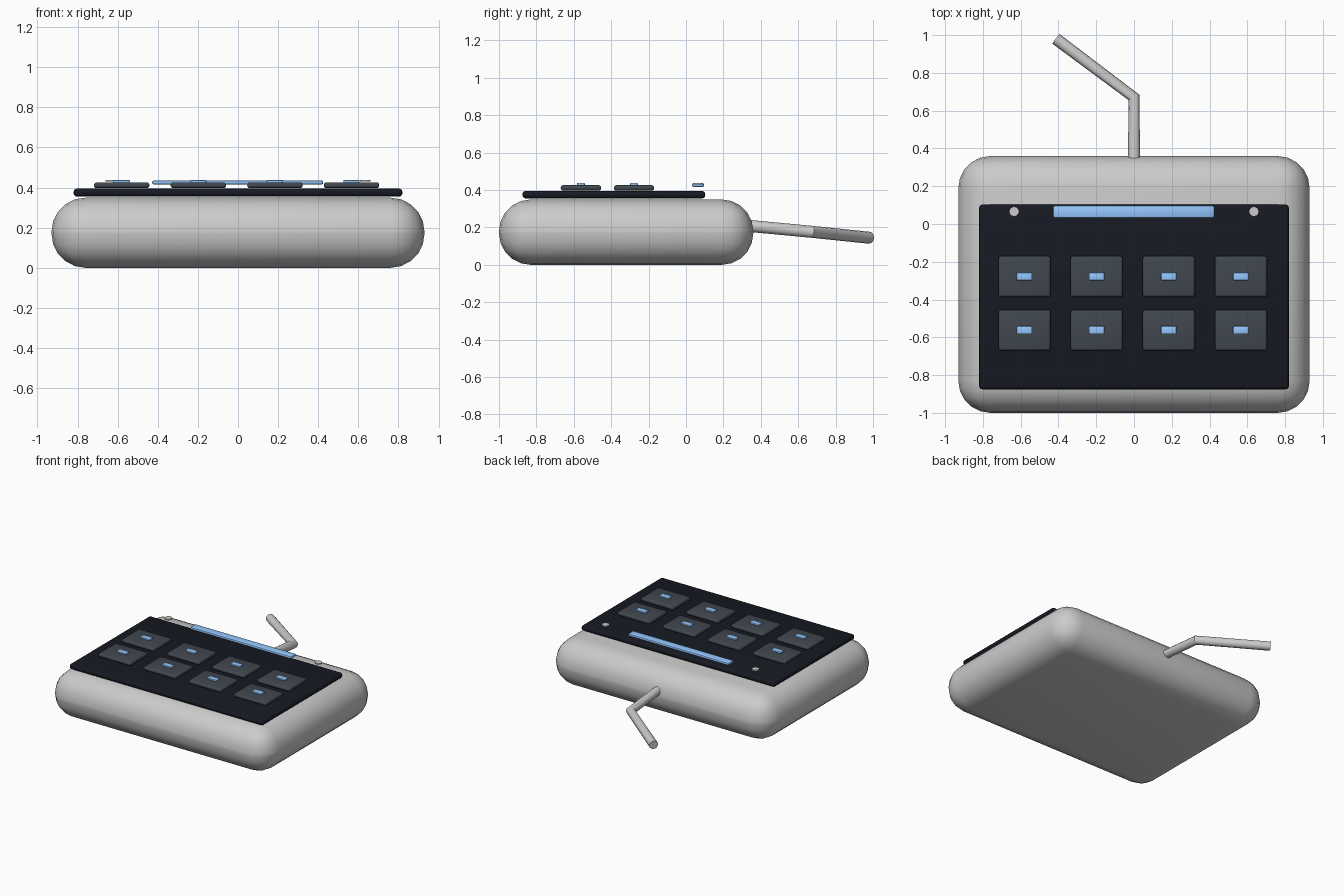
import bpy, bmesh
from math import radians

if "Cube" in bpy.data.objects:
    bpy.data.objects.remove(bpy.data.objects["Cube"])


def material(name, rgb):
    m = bpy.data.materials.new(name)
    m.diffuse_color = (*rgb, 1)
    m.use_nodes = True
    m.node_tree.nodes["Principled BSDF"].inputs["Base Color"].default_value = m.diffuse_color
    return m


NAVY = material("dark_panel", (0.008, 0.010, 0.016))
SLATE = material("key_slate", (0.053, 0.064, 0.08))
BLUE = material("light_blue", (0.30, 0.58, 1.0))


def smooth(ob, angle):
    bpy.ops.object.select_all(action='DESELECT')
    ob.select_set(True)
    bpy.context.view_layer.objects.active = ob
    bpy.ops.object.shade_smooth_by_angle(angle=radians(angle))


def rounded_box(name, lo, hi, radius, segments, mat=None):
    bm = bmesh.new()
    bmesh.ops.create_cube(bm, size=1)
    size = [b - a for a, b in zip(lo, hi)]
    bmesh.ops.scale(bm, vec=size, verts=bm.verts)
    bmesh.ops.bevel(bm, geom=bm.edges[:], offset=radius, segments=segments,
                    profile=0.5, affect='EDGES')
    me = bpy.data.meshes.new(name)
    bm.to_mesh(me)
    bm.free()
    ob = bpy.data.objects.new(name, me)
    ob.location = [(a + b) / 2 for a, b in zip(lo, hi)]
    bpy.context.collection.objects.link(ob)
    if mat:
        me.materials.append(mat)
    smooth(ob, 35)
    return ob


# Pillow-edged body and the control panel on top
rounded_box("body", (-0.93, -1.0, 0), (0.93, 0.36, 0.35), 0.17, 5)
rounded_box("panel", (-0.82, -0.875, 0.355), (0.82, 0.103, 0.395), 0.018, 3, NAVY)

# Light bar along the rear edge of the panel
rounded_box("light_bar", (-0.428, 0.032, 0.416), (0.425, 0.097, 0.436), 0.009, 2, BLUE)

# Two rows of four keys, each with a small blue marker
for row, y in enumerate((-0.562, -0.278)):
    for col in range(4):
        x = -0.58 + 0.382 * col
        tag = f"{row + 1}_{col + 1}"
        rounded_box("key_" + tag, (x - 0.138, y - 0.108, 0.397),
                    (x + 0.138, y + 0.108, 0.426), 0.013, 3, SLATE)
        rounded_box("key_marker_" + tag, (x - 0.041, y - 0.021, 0.424),
                    (x + 0.041, y + 0.021, 0.438), 0.005, 2, BLUE)

# Thin screw discs either side of the light bar
for side, x in (("left", -0.635), ("right", 0.635)):
    bpy.ops.mesh.primitive_cylinder_add(vertices=20, radius=0.026, depth=0.008,
                                        location=(x, 0.066, 0.435))
    screw = bpy.context.object
    screw.name = "screw_" + side
    smooth(screw, 35)

# Bent cable leaving the back
curve = bpy.data.curves.new("cable", 'CURVE')
curve.dimensions = '3D'
curve.bevel_depth = 0.032
curve.bevel_resolution = 4
curve.use_fill_caps = True
path = curve.splines.new('POLY')
path.points.add(2)
for p, co in zip(path.points, ((0, 0.34, 0.208), (0, 0.67, 0.177), (-0.413, 0.98, 0.145))):
    p.co = (*co, 1)
cable = bpy.data.objects.new("cable", curve)
bpy.context.collection.objects.link(cable)
bpy.ops.object.select_all(action='DESELECT')
cable.select_set(True)
bpy.context.view_layer.objects.active = cable
bpy.ops.object.convert(target='MESH')
smooth(bpy.context.object, 35)
